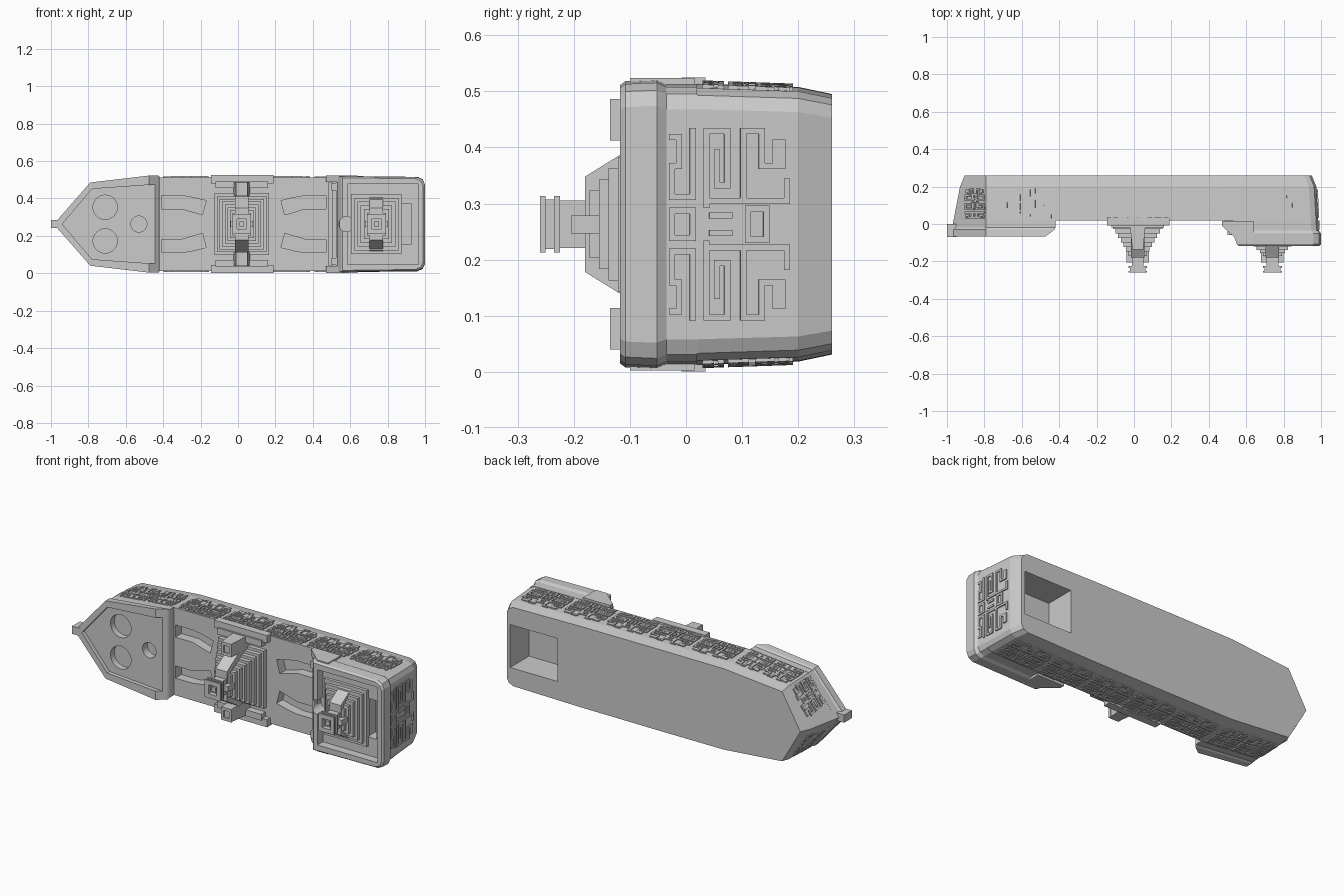
import bpy, bmesh, math
from mathutils import Vector

if "Cube" in bpy.data.objects:
    bpy.data.objects.remove(bpy.data.objects["Cube"])

CZ = 0.263  # hull centre line height


def make(name, bm):
    bmesh.ops.recalc_face_normals(bm, faces=bm.faces)
    me = bpy.data.meshes.new(name)
    bm.to_mesh(me)
    bm.free()
    ob = bpy.data.objects.new(name, me)
    bpy.context.collection.objects.link(ob)
    return ob


def add_loft(bm, rings):
    vs = [[bm.verts.new(p) for p in r] for r in rings]
    n = len(vs[0])
    for a, b in zip(vs, vs[1:]):
        for i in range(n):
            j = (i + 1) % n
            bm.faces.new((a[i], a[j], b[j], b[i]))
    bm.faces.new(vs[0][::-1])
    bm.faces.new(vs[-1])


def add_box(bm, x0, x1, y0, y1, z0, z1, tx=0, tz=0):
    # tx, tz shrink the end at y1
    add_loft(bm, [[(x0 + a, y, z0 + b), (x1 - a, y, z0 + b), (x1 - a, y, z1 - b), (x0 + a, y, z1 - b)]
                  for y, a, b in ((y0, 0, 0), (y1, tx, tz))])


def box(name, *args):
    bm = bmesh.new()
    add_box(bm, *args)
    return make(name, bm)


def sym(y, half):
    # closed ring from a half outline mirrored about the centre line
    low = [(x, y, CZ - h) for x, h in reversed(half) if h > 0]
    return [(x, y, CZ + h) for x, h in half] + low


def solid(name, sections):
    bm = bmesh.new()
    add_loft(bm, [sym(y, h) for y, h in sections])
    return make(name, bm)


def cylinder(x, z, r, y0, y1):
    bm = bmesh.new()
    add_loft(bm, [[(x + r * math.cos(t * math.pi / 16), y, z + r * math.sin(t * math.pi / 16))
                   for t in range(32)] for y in (y0, y1)])
    return make("cutter", bm)


def cut(ob, cutters):
    for c in cutters:
        m = ob.modifiers.new("cut", 'BOOLEAN')
        m.operation, m.solver, m.object = 'DIFFERENCE', 'EXACT', c
    bpy.context.view_layer.update()
    me = bpy.data.meshes.new_from_object(ob.evaluated_get(bpy.context.evaluated_depsgraph_get()))
    ob.modifiers.clear()
    ob.data = me
    for c in cutters:
        bpy.data.objects.remove(c)


def hull_half(xb, xs, s):
    return [(xb, 0), (-0.79, .215 * s), (-0.42, .25 * s), (0, .251 * s), (0.48, .25 * s),
            (xs - .04, .243 * s), (xs - .012, .23 * s), (xs, .205 * s)]


# main hull
TOP, LOW = hull_half(-.965, .985, 1.0), hull_half(-.93, .975, .975)
hull = solid("hull", [(.26, hull_half(-.905, .95, .925)), (.2, LOW), (.02, TOP)])
cutters = [box("cutter", .63, .93, .3, .09, .14, .385)]  # pocket in the bottom
for side in (-1, 1):                                     # curved slots in the mid deck
    for end in (-1, 1):
        prof = [(.42, .152), (.31, .152), (.25, .142), (.18, .125), (.2, .05), (.26, .067), (.31, .082), (.42, .082)]
        bm = bmesh.new()
        add_loft(bm, [[(.03 + end * (x + .02), y, CZ + side * z) for x, z in prof] for y in (-.02, .075)])
        cutters.append(make("cutter", bm))
cut(hull, cutters)

# foredeck with raised rail, two round wells and a mast socket
def fore(xb, xe, s):
    return [(xb, 0), (-.79, .216 * s), (xe, .252 * s)]
foredeck = solid("foredeck", [(.02, fore(-.965, -.42, 1)), (-.02, fore(-.972, -.42, 1)),
                              (-.03, fore(-.985, -.425, 1.03)), (-.068, fore(-.985, -.475, 1.03))])
cutters = [solid("cutter", [(-.1, [(-.94, 0), (-.78, .188), (-.3, .222)]),
                            (-.045, [(-.94, 0), (-.78, .188), (-.3, .222)])]),
           cylinder(-.71, CZ + .09, .065, -.1, -.01), cylinder(-.71, CZ - .09, .065, -.1, -.01),
           cylinder(-.53, CZ, .043, -.1, 0)]
cut(foredeck, cutters)
box("bow_tip", -1, -.95, .0, -.07, CZ - .022, CZ + .022)

# aft castle with flared lip and sunken deck
def aft(x0, xs, s):
    return [(x0, .25 * s), (xs - .04, .245 * s), (xs - .012, .232 * s), (xs, .205 * s)]
castle = solid("aft_castle", [(.02, aft(.53, .985, 1)), (-.035, aft(.53, .988, 1)), (-.052, aft(.53, 1, 1.03)),
                              (-.108, aft(.55, 1, 1.02)), (-.118, aft(.56, .99, .99))])
cut(castle, [box("cutter", .585, .965, -.2, -.07, CZ - .215, CZ + .215),
             cylinder(.58, CZ, .04, -.2, -.03),
             box("cutter", .868, .925, -.2, 0, CZ - .11, CZ + .11)])
for side in (-1, 1):
    # sloping side wings in front of the castle
    bm = bmesh.new()
    wing = [(.47, .015), (.64, .015), (.64, -.1), (.57, -.1), (.47, -.01)]
    add_loft(bm, [[(x, y, CZ + side * z) for x, y in wing] for z in (.225, .261)])
    make("castle_wing", bm)
    # small corner cleat on the bulkhead rail
    box("bulkhead_post", .5, .54, .02, -.06, CZ + side * .2 - .02, CZ + side * .2 + .02)
for x in (.485, .525):
    box("bulkhead_rib", x, x + .02, .02, -.02 - (x - .485), CZ - .225, CZ + .225)


# stepped turret with ramps and a square gun head
def turret(name, cx, y0, hx, hz, n):
    bm = bmesh.new()
    for i in range(n):
        t = i / (n - 1)
        a, b = hx + (.05 - hx) * t, hz + (.06 - hz) * t
        ya = y0 + (-.172 - y0) * (i + 1) / n
        add_box(bm, cx - a, cx + a, y0 + .01, ya, CZ - b, CZ + b)
    make(name + "_steps", bm)
    bm = bmesh.new()
    sl = (y0 + .18) * .62
    add_box(bm, cx - .036, cx + .036, y0, -.18, CZ - .085 - sl, CZ + .085 + sl, 0, sl)
    add_box(bm, cx - .06, cx + .06, -.14, -.205, CZ - .016, CZ + .016)
    make(name + "_ramps", bm)
    for ya, yb, a, b in ((-.17, -.225, .032, .042), (-.225, -.235, .05, .05),
                         (-.235, -.25, .042, .044), (-.25, -.26, .05, .05)):
        ob = box(name + "_gun_head", cx - a, cx + a, ya, yb, CZ - b, CZ + b)
        if ya < -.23:
            cut(ob, [box("cutter", cx - .026, cx + .026, -.2, -.3, CZ - .026, CZ + .026)])
    box(name + "_gun_core", cx - .013, cx + .013, -.22, -.25, CZ - .013, CZ + .013)


turret("mid_turret", .02, .02, .145, .165, 8)
turret("aft_turret", .74, -.07, .135, .16, 6)

# gunwale platforms and posts beside the middle turret
for side in (-1, 1):
    zc = CZ + side * .24
    box("gunwale_platform", -.145, .19, .035, -.008, zc - .022, zc + .022)
    box("gunwale_step", -.12, .16, .03, -.018, zc - side * .03 - .018, zc - side * .03 + .018)
    zc = CZ + side * .186
    box("gunwale_post", -.025, .065, .03, -.125, zc - .04, zc + .04, .015, .003)
    ob = box("post_cap", -.012, .052, -.12, -.135, zc - .037, zc + .037)
    cut(ob, [box("cutter", .003, .037, -.128, -.15, zc - .02, zc + .02)])

# raised key pattern: half of a panel as polylines, mirrored across v = 0.5
KEY = [[(0, .95), (.06, .95), (.06, .8), (0, .8), (0, .64), (.18, .64), (.18, .98)],
       [(.3, .6), (.3, .98), (.48, .98), (.48, .7), (.39, .7), (.39, .87)],
       [(.62, .62), (.62, .98), (.78, .98), (.78, .8), (.9, .8), (.96, .92)],
       [(.3, .62), (1, .62), (1, .72)],
       [(0, .5), (0, .57), (.18, .57), (.18, .5)], [(.35, .545), (.5, .545)],
       [(.66, .5), (.66, .58), (.82, .58), (.82, .5)]]


def panel(name, p00, p10, p01, p11, w=.0055, h=.006):
    p00, p10, p01, p11 = map(Vector, (p00, p10, p01, p11))
    nrm = (p10 - p00).cross(p01 - p00).normalized()
    if nrm.dot((p00 + p11) / 2 - Vector((0, .1, CZ))) < 0:
        nrm = -nrm
    tu, tv = w / (p10 - p00).length, w / (p01 - p00).length

    def at(u, v, k):
        return p00.lerp(p10, u).lerp(p01.lerp(p11, u), v) + nrm * k
    bm = bmesh.new()
    for line in KEY:
        for flip in (False, True):
            for (u0, v0), (u1, v1) in zip(line, line[1:]):
                if flip:
                    v0, v1 = 1 - v0, 1 - v1
                a, b = min(u0, u1) - tu, max(u0, u1) + tu
                c, d = min(v0, v1) - tv, max(v0, v1) + tv
                add_loft(bm, [[at(a, c, k), at(b, c, k), at(b, d, k), at(a, d, k)] for k in (-.006, h)])
    make(name, bm)


def width(x, y):
    # half width of the hull side
    def prof(half):
        for (xa, ha), (xb, hb) in zip(half, half[1:]):
            if xa <= x <= xb:
                return ha + (hb - ha) * (x - xa) / (xb - xa)
        return 0
    t = (y - .02) / .18
    return prof(TOP) * (1 - t) + prof(LOW) * t


panel("transom_pattern", (.987, -.025, .09), (.977, .18, .09), (.987, -.025, .436), (.977, .18, .436))
spans = [(-.9, -.8), (-.77, -.61), (-.59, -.44)] + [(-.40 + i * .27, -.40 + i * .27 + .245) for i in range(5)]
for side in (-1, 1):
    for x0, x1 in spans:
        ya, yb = .035, .185
        panel("side_pattern", *[(x, y, CZ + side * width(x, y)) for x in (x0, x1) for y in (ya, yb)])
